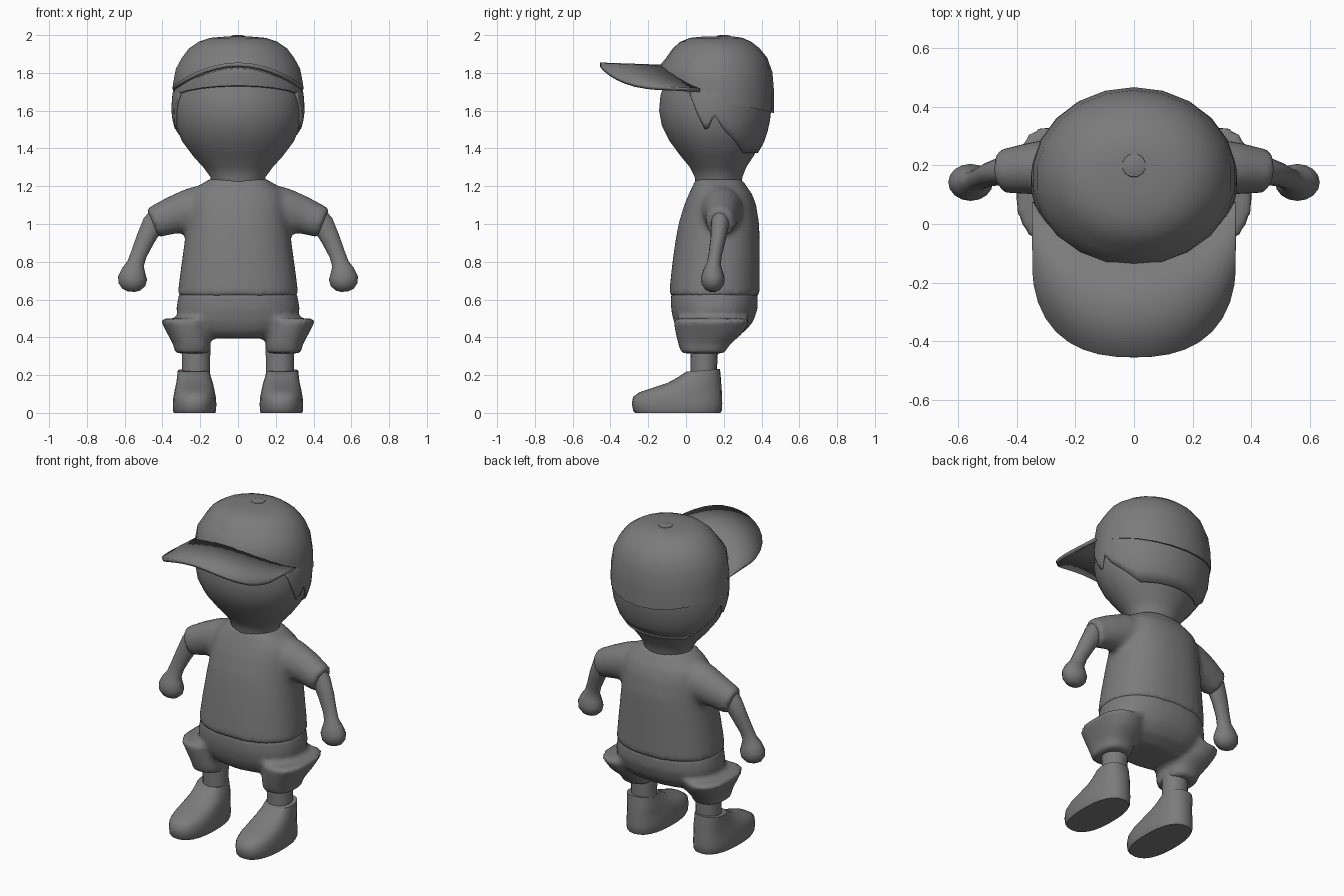
import bpy, bmesh, math
from mathutils import Vector

cube = bpy.data.objects.get("Cube")
if cube:
    bpy.data.objects.remove(cube, do_unlink=True)

GREY = (0.2, 0.2, 0.2, 1)
mat = bpy.data.materials.new("plain grey")
mat.use_nodes = True
mat.diffuse_color = GREY
mat.node_tree.nodes["Principled BSDF"].inputs["Base Color"].default_value = GREY


def lerp_rows(rows, t):
    """Interpolate rows that are sorted by their first value."""
    for a, b in zip(rows, rows[1:]):
        if t <= b[0]:
            f = max(0, (t - a[0]) / (b[0] - a[0]))
            return [p + (q - p) * f for p, q in zip(a, b)]
    return rows[-1]


def super_xy(a, power):
    c, s = math.cos(a), math.sin(a)
    return (math.copysign(abs(c) ** (2 / power), c),
            math.copysign(abs(s) ** (2 / power), s))


def skin(bm, rings, closed=True):
    """Bridge rings of points, closing both ends if asked."""
    vs = [[bm.verts.new(p) for p in ring] for ring in rings]
    n = len(vs[0])
    for lo, hi in zip(vs, vs[1:]):
        for i in range(n if closed else n - 1):
            j = (i + 1) % n
            bm.faces.new((lo[i], lo[j], hi[j], hi[i]))
    if closed:
        bm.faces.new(vs[0])
        bm.faces.new(vs[-1])


def stack(bm, rows, cx=0, n=24, power=2.0):
    """Horizontal rings: z, half width, front y, back y, [x shift, tilt]."""
    rings = []
    for z, rx, y0, y1, *extra in rows:
        dx, tilt = (extra + [0, 0])[:2]
        ring = []
        for i in range(n):
            c, s = super_xy(math.tau * (i + 0.5) / n, power)
            dy = s * (y1 - y0) / 2
            ring.append((cx + math.copysign(dx, cx) + rx * c, (y0 + y1) / 2 + dy, z + tilt * dy))
        rings.append(ring)
    skin(bm, rings)


def tube(bm, path, side, flat=0.9, n=16):
    """Round limb along x, y, z, radius points."""
    pts = [Vector((side * p[0], p[1], p[2])) for p in path]
    rings = []
    for k, p in enumerate(pts):
        d = pts[min(k + 1, len(pts) - 1)] - pts[max(k - 1, 0)]
        v = d.cross(Vector((0, 1, 0))).normalized()
        u = v.cross(d).normalized() * flat
        r = path[k][3]
        rings.append([p + r * (math.cos(a) * u + math.sin(a) * v)
                      for a in (math.tau * i / n for i in range(n))])
    skin(bm, rings)


def finish(bm, name, angle=45, blend=False, thick=0):
    bmesh.ops.recalc_face_normals(bm, faces=bm.faces)
    me = bpy.data.meshes.new(name)
    bm.to_mesh(me)
    bm.free()
    me.shade_smooth()
    me.set_sharp_from_angle(angle=math.radians(angle))
    me.materials.append(mat)
    ob = bpy.data.objects.new(name, me)
    bpy.context.collection.objects.link(ob)
    if thick:
        mod = ob.modifiers.new("Thickness", "SOLIDIFY")
        mod.thickness = thick
        mod.offset = 0
    if blend:
        mod = ob.modifiers.new("Blend", "REMESH")
        mod.mode = "VOXEL"
        mod.voxel_size = 0.018
        mod.use_smooth_shade = True
        mod = ob.modifiers.new("Soften", "SMOOTH")
        mod.iterations = 4
    return ob


# Head and neck
HEAD = [(1.18, .14, .05, .29), (1.25, .148, .045, .3), (1.30, .185, .02, .32),
        (1.36, .24, -.03, .36), (1.44, .3, -.09, .405), (1.52, .332, -.13, .43),
        (1.60, .342, -.145, .44), (1.68, .338, -.138, .44), (1.8, .31, -.1, .42)]
bm = bmesh.new()
stack(bm, HEAD)
finish(bm, "head")

# Hair shell with sideburns and a straight nape
HAIRLINE = [(.03, 1.68), (.1, 1.5), (.12, 1.51), (.15, 1.58), (.2, 1.5), (.33, 1.38), (.45, 1.38)]
bm = bmesh.new()
rows = []
COLS = 60
for k in range(7):
    row = []
    for i in range(COLS + 1):
        a = -0.45 + (math.pi + 0.9) * i / COLS
        low = lerp_rows(HAIRLINE, .15 + .285 * math.sin(a))[1]
        z = low + (1.72 - low) * k / 6
        _, rx, y0, y1 = lerp_rows(HEAD, z)
        row.append(((rx + .004) * math.cos(a),
                    (y0 + y1) / 2 + ((y1 - y0) / 2 + .004) * math.sin(a), z))
    rows.append(row)
skin(bm, rows, closed=False)
finish(bm, "hair", thick=.014)

# Cap crown, lower at the back
bm = bmesh.new()
stack(bm, [(1.66, .35, -.142, .467, 0, -.24), (1.74, .347, -.145, .467, 0, -.15),
           (1.82, .332, -.142, .457, 0, -.05), (1.88, .3, -.105, .43),
           (1.93, .262, -.07, .39), (1.965, .21, -.03, .345),
           (1.985, .15, .02, .3), (1.993, .06, .1, .25)], n=22)
finish(bm, "cap_crown")

# Cap button
bm = bmesh.new()
stack(bm, [(1.985, .045, .155, .245), (1.995, .04, .16, .24), (2.0, .022, .18, .22)], n=12)
finish(bm, "cap_button")

# Cap brim, arched across its width
bm = bmesh.new()
rows = [[], [], []]
for i in range(-9, 10):
    x = .343 * math.sin(i / 9 * math.pi / 2)
    front = -.1 - .355 * max(0, 1 - abs(x / .345) ** 2.5) ** .4
    back = .16 - .28 * math.sqrt(1 - (x / .36) ** 2)
    for k in range(3):
        f = k / 2
        rows[k].append((x, front + (back - front) * f,
                        1.845 - .125 * (x / .343) ** 2 - .012 * f))
skin(bm, rows, closed=False)
finish(bm, "cap_brim", angle=30, thick=.02)

# Shirt: body and both sleeves blended together
bm = bmesh.new()
stack(bm, [(.615, .32, -.09, .39), (.68, .314, -.085, .39), (.8, .298, -.072, .39),
           (.9, .284, -.058, .39), (1.0, .27, -.04, .388), (1.1, .262, -.01, .372),
           (1.16, .25, .015, .35), (1.2, .21, .035, .32), (1.24, .15, .05, .295)],
      n=32, power=2.3)
for s in (-1, 1):
    tube(bm, [(.1, .18, 1.11, .12), (.25, .19, 1.07, .12),
              (.35, .19, 1.045, .1), (.455, .18, 1.005, .083)], s)
finish(bm, "shirt", blend=True)

# Shorts: seat and both legs blended together
bm = bmesh.new()
stack(bm, [(.395, .2, .0, .24), (.43, .27, -.04, .31), (.48, .31, -.065, .355),
           (.55, .328, -.08, .38), (.64, .312, -.08, .38)], n=32, power=2.3)
for s in (-1, 1):
    stack(bm, [(.315, .093, -.025, .205), (.36, .098, -.04, .23, -.002),
               (.42, .115, -.055, .3, -.018), (.5, .135, -.07, .345, -.04)],
          cx=s * .242, power=2.5)
finish(bm, "shorts", blend=True)

for s, side in ((1, "left"), (-1, "right")):
    # Bare arm ending in a simple rounded hand
    bm = bmesh.new()
    tube(bm, [(.4, .18, 1.06, .055), (.45, .18, 1.0, .058), (.49, .17, .92, .05),
              (.525, .155, .84, .043), (.542, .147, .79, .045), (.552, .143, .755, .062),
              (.558, .142, .715, .077), (.562, .141, .68, .072), (.565, .14, .653, .048),
              (.566, .14, .642, .02)], s, flat=.82)
    finish(bm, side + "_arm")

    # Lower leg
    bm = bmesh.new()
    stack(bm, [(.15, .075, .025, .165), (.25, .075, .025, .165), (.38, .078, .02, .172)],
          cx=s * .222, n=18)
    finish(bm, side + "_leg")

    # Shoe with sole, low toe and raised ankle
    bm = bmesh.new()
    stack(bm, [(0, .11, -.27, .183), (.012, .115, -.28, .19), (.05, .116, -.287, .192),
               (.085, .113, -.28, .191), (.11, .108, -.245, .19), (.135, .103, -.17, .188),
               (.16, .097, -.095, .186), (.19, .09, -.04, .184, -.003),
               (.225, .084, .0, .18, -.005, .08)], cx=s * .23, n=26, power=2.4)
    finish(bm, side + "_shoe")
